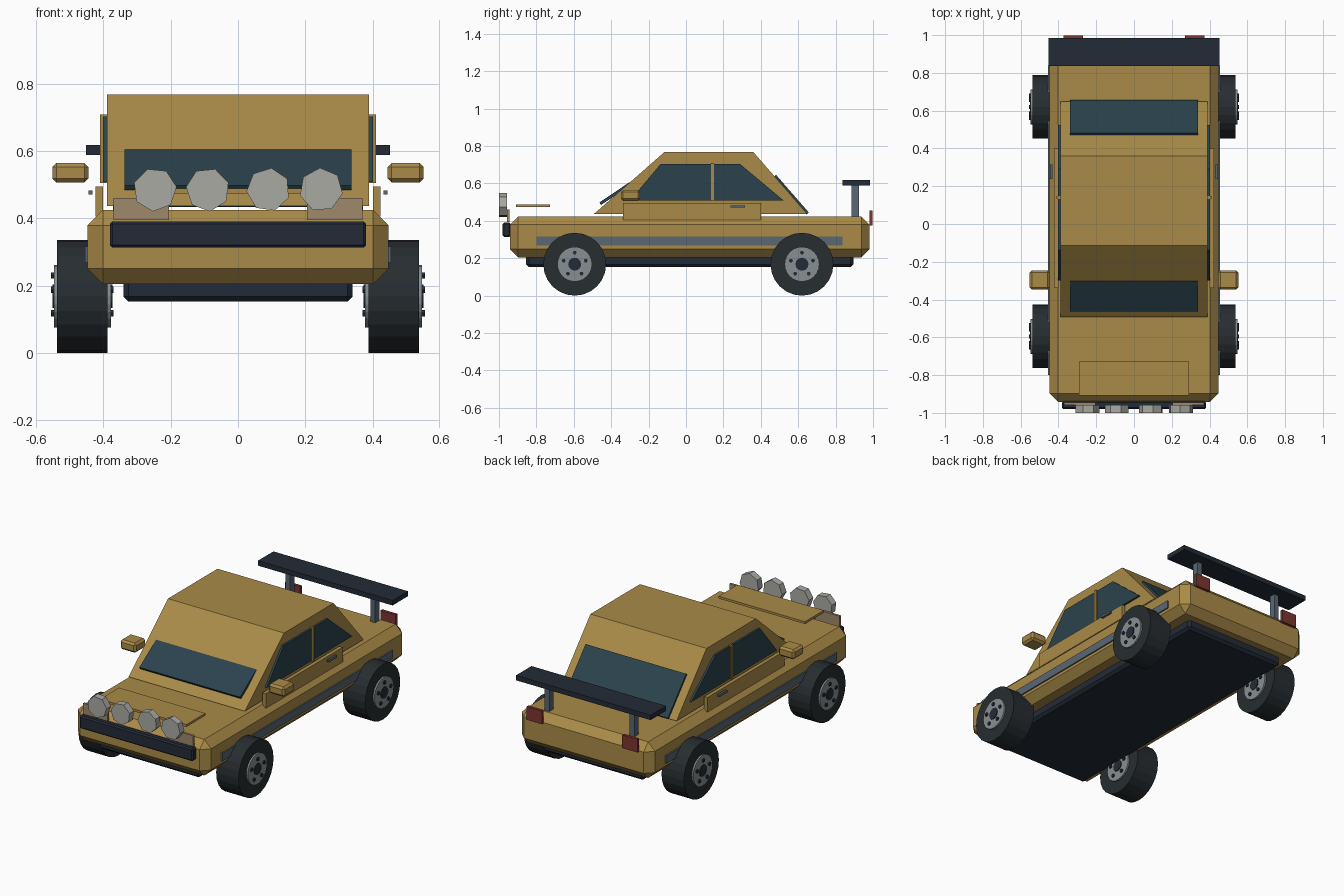
import bpy, bmesh, math
from mathutils import Matrix, Vector

if "Cube" in bpy.data.objects:
    bpy.data.objects.remove(bpy.data.objects["Cube"])


def material(name, r, g, b):
    m = bpy.data.materials.new(name)
    m.diffuse_color = (r, g, b, 1)
    m.use_nodes = True
    m.node_tree.nodes["Principled BSDF"].inputs["Base Color"].default_value = m.diffuse_color
    return m


GOLD = material("gold_paint", 0.40, 0.26, 0.065)
GLASS = material("tinted_glass", 0.024, 0.055, 0.075)
DARK = material("dark_trim", 0.017, 0.024, 0.037)
TYRE = material("rubber", 0.02, 0.026, 0.03)
RIM = material("rim_metal", 0.25, 0.28, 0.29)
STEEL = material("blue_steel", 0.10, 0.135, 0.165)
RED = material("tail_red", 0.20, 0.035, 0.03)
LAMP = material("lamp_grey", 0.40, 0.40, 0.37)
HEAD = material("headlight_tan", 0.35, 0.25, 0.15)


def finish(name, bm, mat):
    bmesh.ops.recalc_face_normals(bm, faces=bm.faces)
    me = bpy.data.meshes.new(name)
    bm.to_mesh(me)
    bm.free()
    me.materials.append(mat)
    ob = bpy.data.objects.new(name, me)
    bpy.context.collection.objects.link(ob)
    return ob


def box(name, mat, x, y, z, bevel=0, tilt=0):
    """Box from (min, max) ranges, optionally chamfered and tilted about x."""
    size = Vector((abs(x[1] - x[0]), y[1] - y[0], z[1] - z[0]))
    bm = bmesh.new()
    bmesh.ops.create_cube(bm, size=1)
    bmesh.ops.scale(bm, vec=size, verts=bm.verts)
    if bevel:
        bmesh.ops.bevel(bm, geom=bm.edges[:], offset=bevel, segments=1,
                        profile=0.5, affect='EDGES')
    ob = finish(name, bm, mat)
    ob.location = (sum(x) / 2, sum(y) / 2, sum(z) / 2)
    ob.rotation_euler.x = tilt
    return ob


def prism(name, mat, pts, x0, x1):
    """Side profile of (y, z) points extruded across x."""
    bm = bmesh.new()
    f = bm.faces.new([bm.verts.new((x0, y, z)) for y, z in pts])
    new = bmesh.ops.extrude_face_region(bm, geom=[f])["geom"]
    bmesh.ops.translate(bm, vec=(x1 - x0, 0, 0),
                        verts=[v for v in new if isinstance(v, bmesh.types.BMVert)])
    return finish(name, bm, mat)


def disc(name, mat, centre, radius, depth, sides, axis, spin=0):
    """Cylinder along the x or y axis."""
    rot = Matrix.Rotation(math.pi / 2, 4, 'Y' if axis == 'x' else 'X')
    bm = bmesh.new()
    bmesh.ops.create_cone(bm, cap_ends=True, segments=sides, radius1=radius,
                          radius2=radius, depth=depth,
                          matrix=rot @ Matrix.Rotation(spin, 4, 'Z'))
    ob = finish(name, bm, mat)
    ob.location = centre
    return ob


# Lower body and floor pan
box("body", GOLD, (-0.447, 0.447), (-0.942, 0.982), (0.205, 0.424), 0.045)
box("underbody", DARK, (-0.34, 0.34), (-0.855, 0.895), (0.152, 0.23), 0.015)

# Cabin, standing just above the body
prism("cabin", GOLD, [(-0.492, 0.437), (-0.115, 0.768), (0.36, 0.768), (0.648, 0.437)],
      -0.39, 0.39)

# Front and rear glass
box("windshield", GLASS, (-0.338, 0.338), (-0.475, -0.283), (0.537, 0.553), 0,
    math.radians(34))
box("rear_window", GLASS, (-0.338, 0.338), (0.429, 0.697), (0.532, 0.548), 0,
    -math.atan2(0.331, 0.288))

# Front bumper, bonnet panel
box("front_bumper", DARK, (-0.381, 0.381), (-0.98, -0.938), (0.313, 0.391), 0.008)
box("bonnet_panel", GOLD, (-0.29, 0.29), (-0.908, -0.727), (0.474, 0.488))

# Row of faceted spotlights
for i, x in enumerate((-0.247, -0.09, 0.09, 0.247)):
    disc(f"spotlight_{i + 1}", LAMP, (x, -0.979, 0.485), 0.065, 0.042, 7, 'y', 0.35 + 0.2 * i)

# Rear wing
box("rear_wing", DARK, (-0.452, 0.452), (0.837, 0.985), (0.588, 0.618))

# Mirrored parts
for s, side in ((-1, "left"), (1, "right")):
    def span(a, b):
        return (s * a, s * b)

    prism(f"{side}_window", GLASS,
          [(-0.30, 0.508), (-0.137, 0.703), (0.29, 0.703), (0.523, 0.508)],
          s * 0.38, s * 0.402)
    box(f"{side}_pillar", GOLD, span(0.388, 0.41), (0.133, 0.149), (0.505, 0.708))
    box(f"{side}_door_panel", GOLD, span(0.401, 0.424), (-0.338, 0.40), (0.405, 0.494))
    box(f"{side}_door_handle", STEEL, span(0.432, 0.445), (0.238, 0.316), (0.47, 0.483))
    box(f"{side}_mirror", GOLD, span(0.445, 0.552), (-0.348, -0.245), (0.506, 0.565), 0.012)
    box(f"{side}_side_trim", STEEL, span(0.44, 0.455), (-0.80, 0.838), (0.268, 0.316))
    box(f"{side}_headlight", HEAD, span(0.205, 0.37), (-0.958, -0.944), (0.395, 0.46))
    box(f"{side}_taillight", RED, span(0.27, 0.372), (0.98, 0.998), (0.375, 0.455))
    box(f"{side}_wing_post", STEEL, span(0.27, 0.302), (0.885, 0.926), (0.415, 0.592))

    # Wheels: tyre, rim and hub run right through, lug nuts on both faces
    for end, y in (("front", -0.595), ("rear", 0.62)):
        c = (s * 0.4625, y, 0.168)
        name = f"{side}_{end}"
        tyre = disc(f"{name}_tyre", TYRE, c, 0.168, 0.15, 24, 'x')
        disc(f"{name}_rim", RIM, c, 0.093, 0.17, 24, 'x')
        disc(f"{name}_hub", DARK, c, 0.035, 0.178, 12, 'x')
        for k in range(5):
            a = math.pi / 2 + k * math.tau / 5
            disc(f"{name}_lug_{k + 1}", DARK,
                 (c[0], y + 0.062 * math.cos(a), c[2] + 0.062 * math.sin(a)),
                 0.011, 0.186, 6, 'x')
